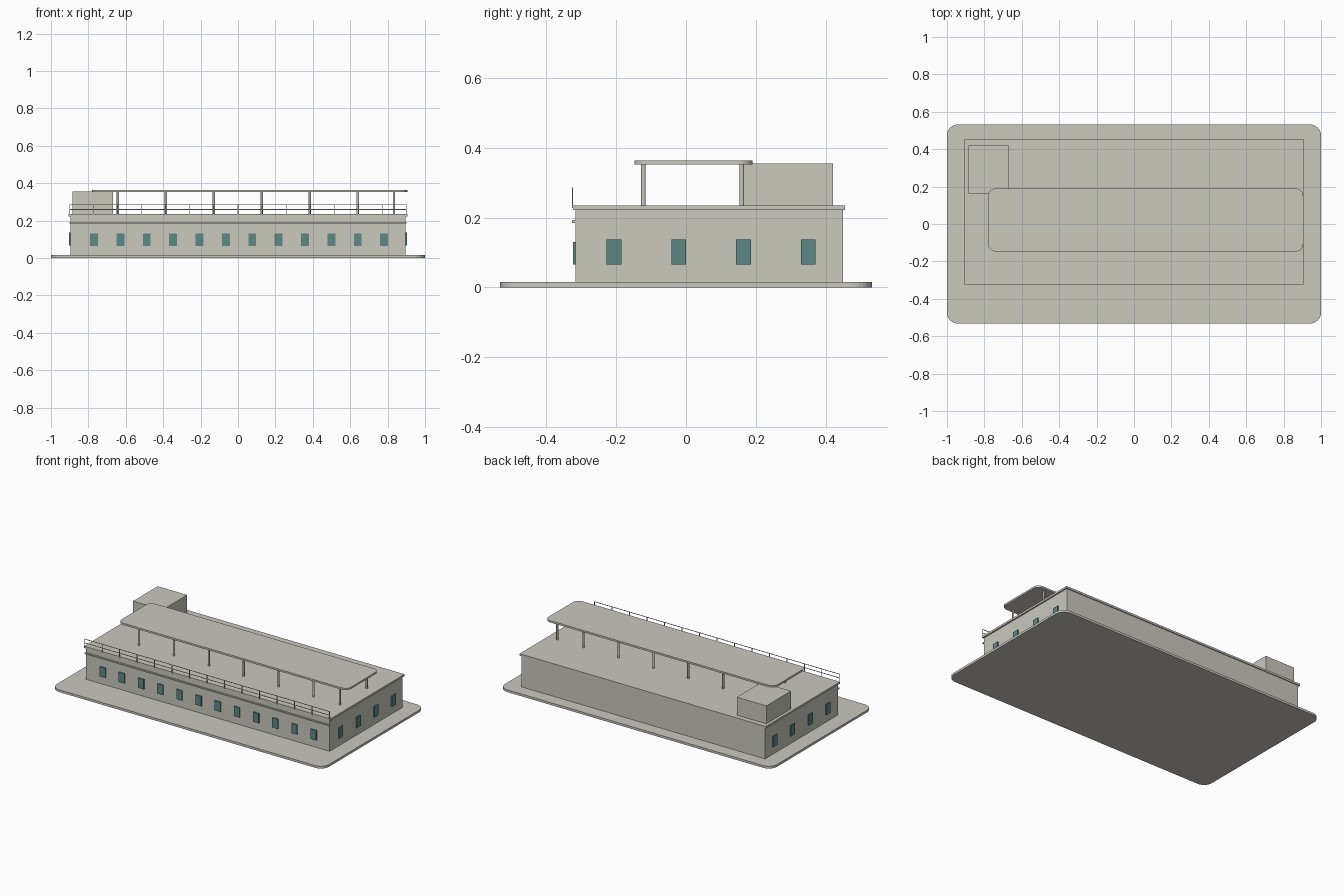
import bpy, bmesh, math
from mathutils import Matrix

if "Cube" in bpy.data.objects:
    bpy.data.objects.remove(bpy.data.objects["Cube"])


def material(name, rgb):
    m = bpy.data.materials.new(name)
    m.diffuse_color = (*rgb, 1)
    m.use_nodes = True
    m.node_tree.nodes["Principled BSDF"].inputs["Base Color"].default_value = m.diffuse_color
    return m


STONE = material("pale stone", (0.59, 0.585, 0.52))
GLASS = material("teal glass", (0.11, 0.25, 0.245))


def finish(name, bm, mat):
    bmesh.ops.recalc_face_normals(bm, faces=bm.faces)
    mesh = bpy.data.meshes.new(name)
    bm.to_mesh(mesh)
    bm.free()
    mesh.materials.append(mat)
    ob = bpy.data.objects.new(name, mesh)
    bpy.context.collection.objects.link(ob)
    return ob


def add_box(bm, x, y, z):
    """Box from (min, max) ranges."""
    centre = [(r[0] + r[1]) / 2 for r in (x, y, z)]
    size = [r[1] - r[0] for r in (x, y, z)]
    bmesh.ops.create_cube(bm, size=1, matrix=Matrix.Translation(centre) @ Matrix.Diagonal((*size, 1)))


def box(name, x, y, z, mat=STONE):
    bm = bmesh.new()
    add_box(bm, x, y, z)
    return finish(name, bm, mat)


def rounded_slab(name, x, y, z, radius, steps=8):
    """Flat slab with rounded corners in plan."""
    bm = bmesh.new()
    corners = [(x[1], y[1]), (x[0], y[1]), (x[0], y[0]), (x[1], y[0])]
    signs = [(1, 1), (-1, 1), (-1, -1), (1, -1)]
    verts = []
    for i, ((cx, cy), (sx, sy)) in enumerate(zip(corners, signs)):
        for k in range(steps + 1):
            a = math.pi / 2 * (i + k / steps)
            verts.append(bm.verts.new((cx - sx * radius + radius * math.cos(a),
                                       cy - sy * radius + radius * math.sin(a), z[0])))
    face = bm.faces.new(verts)
    top = bmesh.ops.extrude_face_region(bm, geom=[face])["geom"]
    bmesh.ops.translate(bm, vec=(0, 0, z[1] - z[0]),
                        verts=[v for v in top if isinstance(v, bmesh.types.BMVert)])
    return finish(name, bm, STONE)


# Ground plinth, main block, roof and rooftop room
rounded_slab("base_plinth", (-1, 1), (-0.533, 0.533), (0, 0.015), 0.06)
box("main_building", (-0.896, 0.896), (-0.317, 0.449), (0.015, 0.222))
box("roof_slab", (-0.905, 0.905), (-0.323, 0.455), (0.222, 0.235))
box("front_ledge", (-0.9, 0.9), (-0.326, -0.317), (0.185, 0.193))
box("rooftop_room", (-0.885, -0.668), (0.162, 0.421), (0.235, 0.354))

# Canopy on two rows of round posts
rounded_slab("canopy", (-0.78, 0.905), (-0.147, 0.19), (0.352, 0.364), 0.04)
bm = bmesh.new()
for px in [-0.642 + 0.2565 * i for i in range(6)] + [0.834]:
    for py in (-0.122, 0.16):
        bmesh.ops.create_cone(bm, cap_ends=True, segments=12, radius1=0.0065, radius2=0.0065,
                              depth=0.119, matrix=Matrix.Translation((px, py, 0.2935)))
posts = finish("canopy_posts", bm, STONE)
posts.data.shade_smooth()
posts.data.set_sharp_from_angle(angle=math.radians(40))

# Railing along the front roof edge
bm = bmesh.new()
t = 0.0015
for i in range(15):
    px = -0.9 + 1.8 * i / 14
    add_box(bm, (px - t, px + t), (-0.3265, -0.3235), (0.228, 0.284))
for rz in (0.259, 0.284):
    add_box(bm, (-0.9 - t, 0.9 + t), (-0.3265, -0.3235), (rz - t, rz + t))
finish("front_railing", bm, STONE)

# Windows: twelve on the front, four on each end
bm = bmesh.new()
for i in range(12):
    px = -0.77 + 0.141 * i
    add_box(bm, (px - 0.021, px + 0.021), (-0.324, -0.315), (0.065, 0.13))
finish("front_windows", bm, GLASS)
bm = bmesh.new()
for side in (-1, 1):
    for i in range(4):
        py = -0.206 + 0.1853 * i
        ends = sorted((side * 0.894, side * 0.903))
        add_box(bm, ends, (py - 0.021, py + 0.021), (0.066, 0.137))
finish("end_windows", bm, GLASS)
